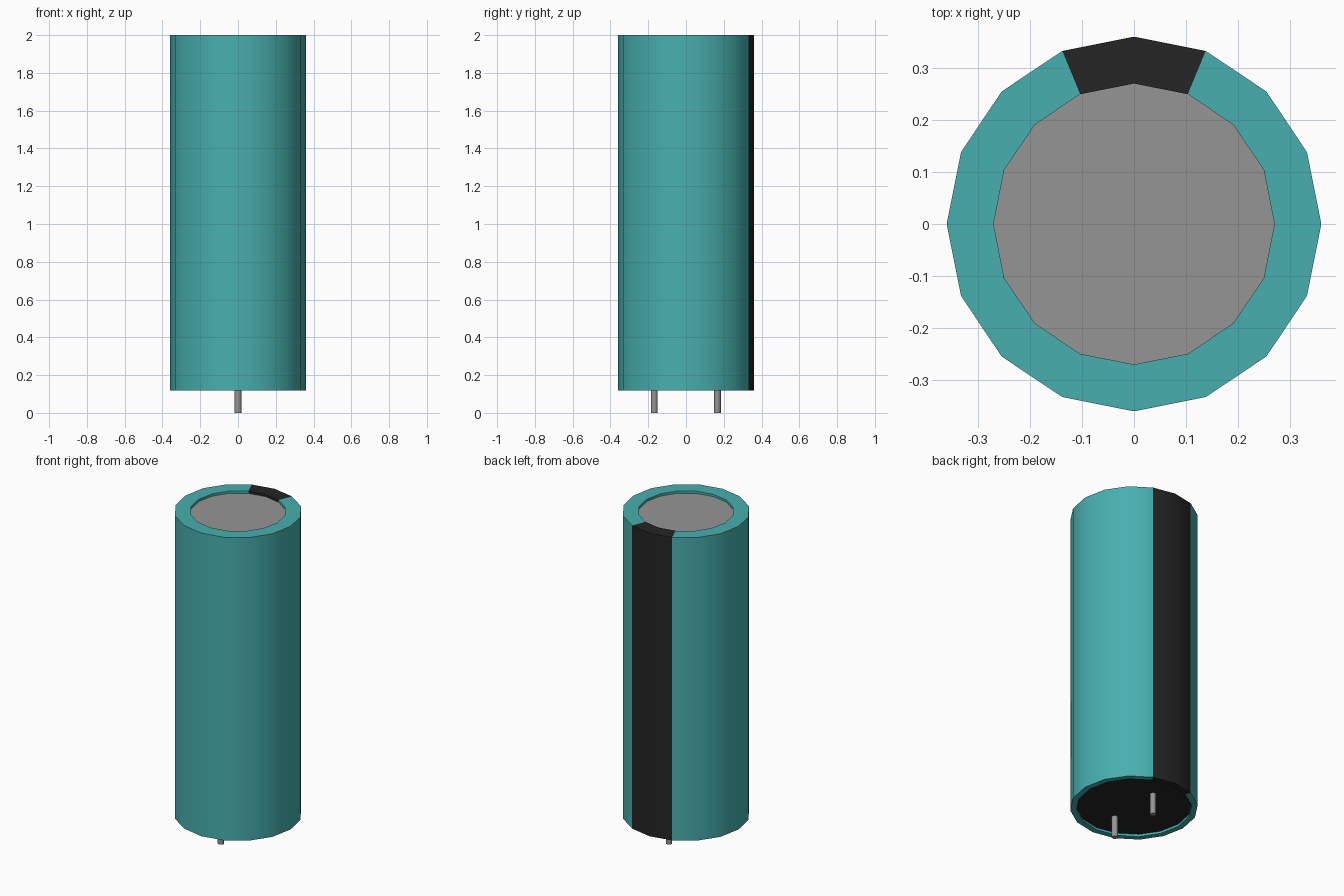
import bpy
import bmesh
from math import cos, sin, pi, radians

if "Cube" in bpy.data.objects:
    bpy.data.objects.remove(bpy.data.objects["Cube"], do_unlink=True)

SIDES = 16
BOTTOM, TOP = 0.118, 2.0
RECESS = 0.014


def material(name, rgb):
    mat = bpy.data.materials.new(name)
    mat.use_nodes = True
    mat.diffuse_color = (*rgb, 1)
    mat.node_tree.nodes["Principled BSDF"].inputs["Base Color"].default_value = (*rgb, 1)
    return mat


teal = material("teal sleeve", (0.065, 0.43, 0.43))
black = material("black", (0.018, 0.018, 0.018))
grey = material("grey metal", (0.3, 0.3, 0.3))


def lathe(name, profile, sides, mats, y=0, cap_start=False, cap_end=False):
    """Turn (radius, height) points around z, optionally closing the ends."""
    bm = bmesh.new()
    rings = [[bm.verts.new((r * cos(2 * pi * i / sides), y + r * sin(2 * pi * i / sides), z))
              for i in range(sides)] for r, z in profile]
    for low, high in zip(rings, rings[1:]):
        for i in range(sides):
            j = (i + 1) % sides
            bm.faces.new((low[i], low[j], high[j], high[i]))
    if cap_start:
        bm.faces.new(rings[0][::-1])
    if cap_end:
        bm.faces.new(rings[-1])
    mesh = bpy.data.meshes.new(name)
    bm.to_mesh(mesh)
    bm.free()
    for mat in mats:
        mesh.materials.append(mat)
    obj = bpy.data.objects.new(name, mesh)
    bpy.context.collection.objects.link(obj)
    bpy.ops.object.select_all(action="DESELECT")
    obj.select_set(True)
    bpy.context.view_layer.objects.active = obj
    bpy.ops.object.shade_smooth_by_angle(angle=radians(30))
    return obj


# Sleeve with folded rims at both ends
sleeve = lathe("sleeve", [(0.325, BOTTOM + RECESS), (0.325, BOTTOM), (0.36, BOTTOM),
                          (0.36, TOP), (0.27, TOP), (0.27, TOP - RECESS)],
               SIDES, [teal, black])

# Dark polarity stripe: the two segments at the back
for face in sleeve.data.polygons:
    c = face.center
    if c.y > 0 and abs(c.x) < c.y * 0.4:
        face.material_index = 1

# Recessed end plates
lathe("top_plate", [(0.27, TOP - RECESS)], SIDES, [grey], cap_end=True)
lathe("bottom_plug", [(0.325, BOTTOM + RECESS)], SIDES, [black], cap_start=True)

# Two leads
for name, y in (("front_lead", -0.168), ("back_lead", 0.166)):
    lathe(name, [(0.018, 0), (0.018, BOTTOM + RECESS)], SIDES, [grey], y=y,
          cap_start=True, cap_end=True)
